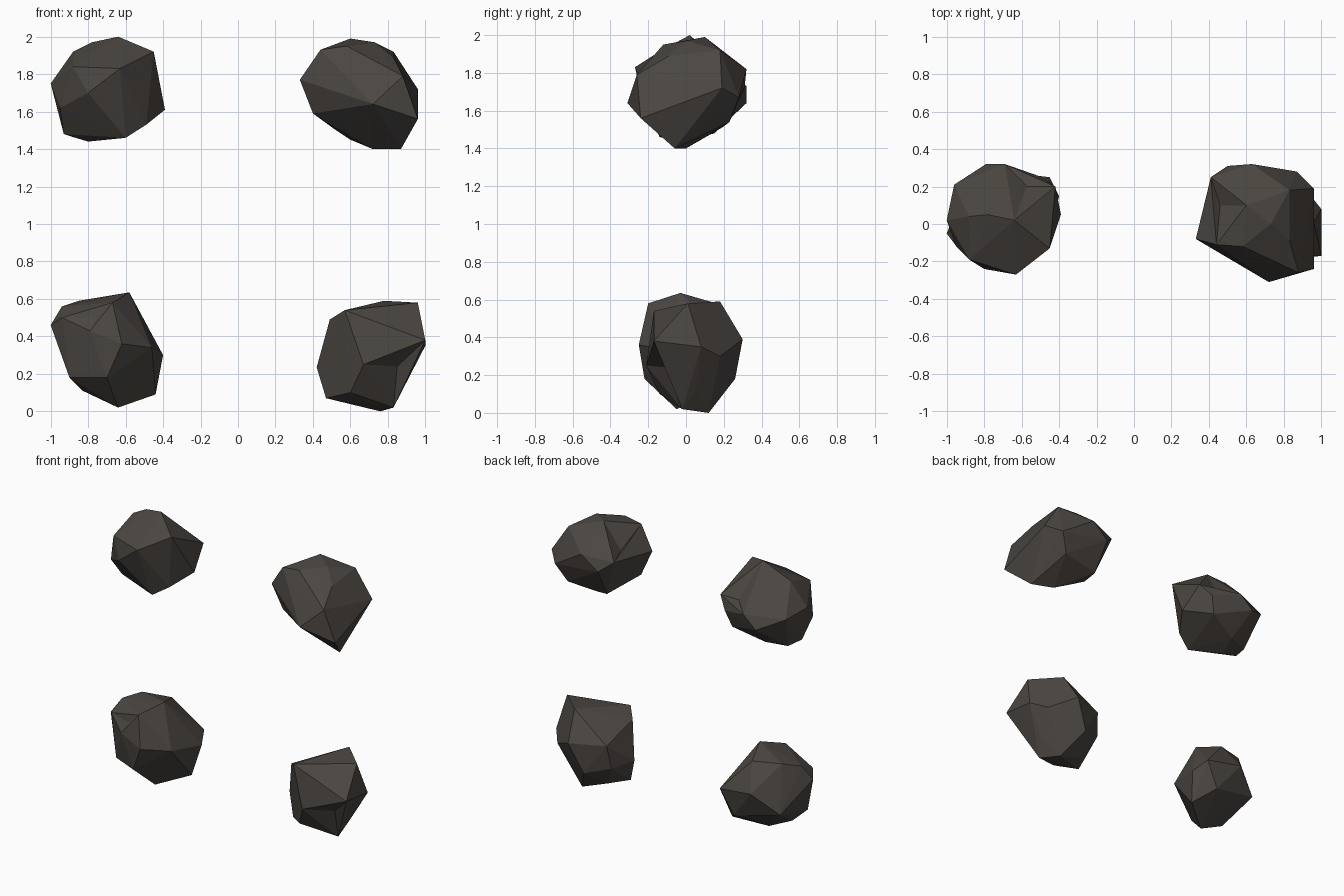
import bpy, bmesh
from mathutils import Vector

# One dark stone colour for all four rocks
stone = bpy.data.materials.new("dark_stone")
stone.diffuse_color = (0.070, 0.061, 0.053, 1)


def rock(name, corners, dent):
    """Faceted boulder: hull stretched over its main corners, one face dented in."""
    bm = bmesh.new()
    for c in corners:
        bm.verts.new(c)
    bmesh.ops.convex_hull(bm, input=bm.verts[:])
    loose = [v for v in bm.verts if not v.link_faces]
    bmesh.ops.delete(bm, geom=loose, context='VERTS')
    bmesh.ops.recalc_face_normals(bm, faces=bm.faces[:])
    # poke the face nearest the dent and push its centre inwards
    target = Vector(dent)
    face = min(bm.faces, key=lambda f: (f.calc_center_median() - target).length)
    poked = bmesh.ops.poke(bm, faces=[face])
    poked["verts"][0].co = target
    me = bpy.data.meshes.new(name)
    bm.to_mesh(me)
    bm.free()
    me.materials.append(stone)
    ob = bpy.data.objects.new(name, me)
    bpy.context.collection.objects.link(ob)


# Upper rocks
rock("upper_left_rock", [
    (-1, .02, 1.75), (-.96, .21, 1.72), (-.88, .04, 1.92), (-.78, .05, 1.97),
    (-.64, .02, 2.0), (-.45, -.13, 1.92), (-.42, .20, 1.76), (-.39, .05, 1.61),
    (-.63, -.27, 1.83), (-.80, -.24, 1.70), (-.88, -.19, 1.84), (-.95, -.12, 1.62),
    (-.60, -.14, 1.46), (-.49, -.10, 1.53), (-.80, 0, 1.44), (-.93, -.02, 1.48),
    (-.90, .10, 1.47), (-.79, .32, 1.64), (-.69, .32, 1.73), (-.49, .25, 1.68),
    (-.53, .22, 1.56), (-.75, .15, 1.48)], (-.57, .20, 1.76))

rock("upper_right_rock", [
    (.33, -.08, 1.77), (.44, -.11, 1.93), (.60, .10, 1.99), (.83, .18, 1.92),
    (.41, .25, 1.79), (.50, .31, 1.72), (.63, .32, 1.82), (.87, .28, 1.67),
    (.96, .19, 1.72), (.96, -.24, 1.56), (.72, -.31, 1.64), (.55, -.20, 1.74),
    (.87, -.06, 1.40), (.72, 0, 1.40), (.60, .05, 1.45), (.40, -.05, 1.59),
    (.80, .23, 1.54), (.73, 0, 1.97), (.58, -.12, 1.95), (.88, -.26, 1.79),
    (.83, -.09, 1.89), (.51, .19, 1.51)], (.46, .10, 1.81))

# Lower rocks
rock("lower_left_rock", [
    (-1, -.05, .46), (-.94, -.13, .50), (-.94, 0, .56), (-.85, .10, .59),
    (-.58, -.03, .635), (-.65, .16, .58), (-.40, .15, .30), (-.44, .09, .09),
    (-.64, -.05, .02), (-.90, -.13, .18), (-.83, -.05, .11), (-.45, .25, .36),
    (-.55, .23, .18), (-.90, .19, .26), (-.72, .28, .40), (-.46, -.12, .34),
    (-.79, -.23, .43), (-.67, -.20, .58), (-.62, -.25, .36), (-.70, -.22, .18)],
    (-.76, -.19, .50))

rock("lower_right_rock", [
    (.78, .18, .59), (.96, .01, .58), (1, .08, .35), (1, -.17, .38),
    (.92, .18, .30), (.57, -.17, .54), (.49, -.08, .49), (.67, -.21, .25),
    (.42, 0, .235), (.47, -.03, .07), (.56, .10, .07), (.83, -.02, .02),
    (.76, .12, 0), (.75, .30, .39), (.65, .26, .18), (.50, .21, .40),
    (.60, -.14, .10), (.48, .18, .23), (.87, .05, .12), (.93, -.02, .26)],
    (.85, -.09, .24))
